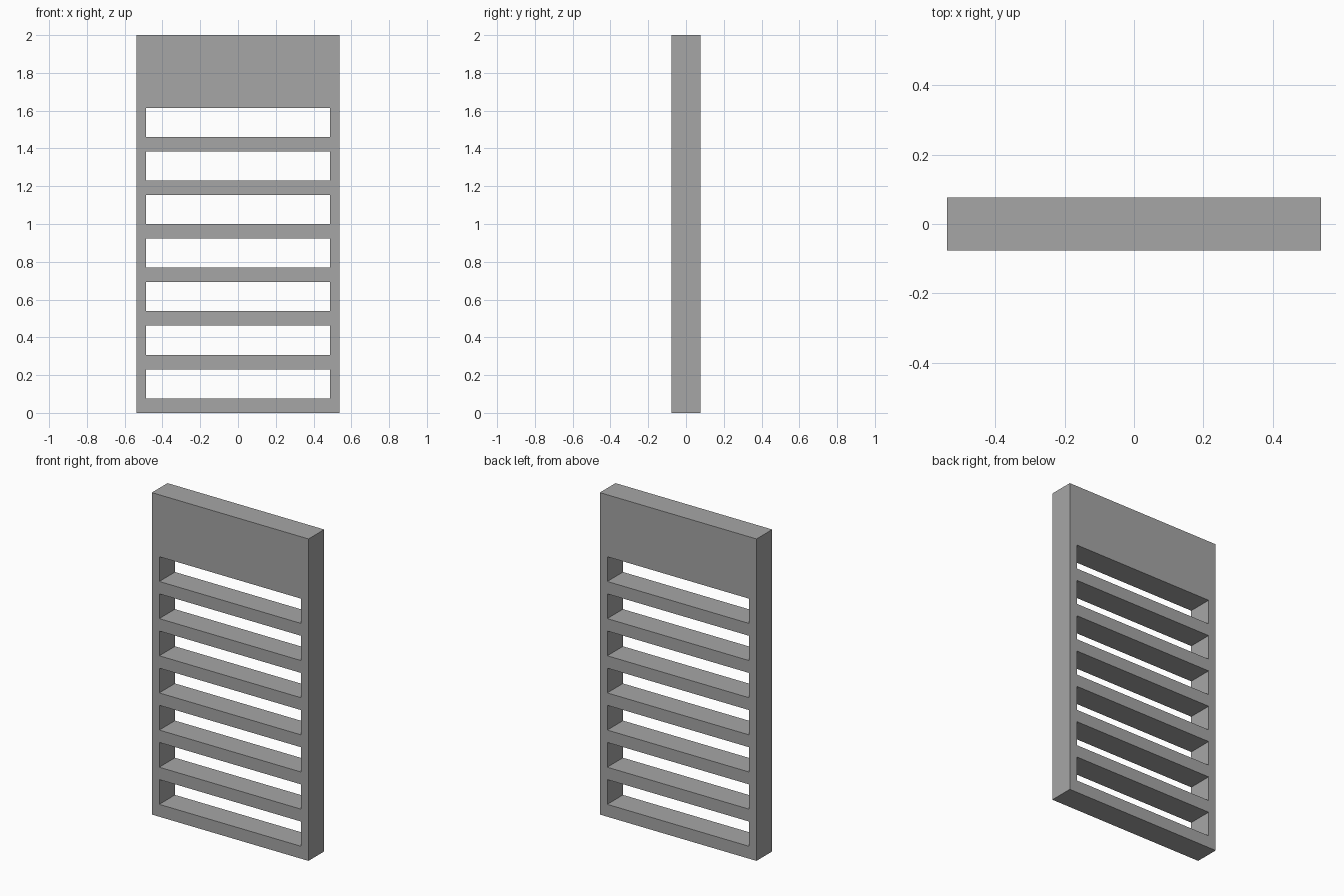
import bpy, bmesh

if "Cube" in bpy.data.objects:
    bpy.data.objects.remove(bpy.data.objects["Cube"])

U = 2 / 26                 # module: rail height
W, D = 7 * U, U            # half width, half depth
STILE = 0.0515             # side stile width
SLOTS = 7

# Grid lines of the front face: stiles in x, rails and slots in z
xs = [-W, -W + STILE, W - STILE, W]
zs = [0]
for i in range(SLOTS):
    zs += [(3 * i + 1) * U, (3 * i + 3) * U]
zs.append(2.0)

# Front face with the slots left open
bm = bmesh.new()
grid = [[bm.verts.new((x, -D, z)) for x in xs] for z in zs]
for r in range(len(zs) - 1):
    for c in range(len(xs) - 1):
        if c == 1 and r % 2 == 1:
            continue
        bm.faces.new((grid[r][c], grid[r][c + 1], grid[r + 1][c + 1], grid[r + 1][c]))

# Extrude to full thickness, keeping the front face
front = bm.faces[:]
back = bmesh.ops.extrude_face_region(bm, geom=front, use_keep_orig=True)
bmesh.ops.translate(bm, vec=(0, 2 * D, 0),
                    verts=[g for g in back["geom"] if isinstance(g, bmesh.types.BMVert)])
bmesh.ops.recalc_face_normals(bm, faces=bm.faces[:])

mesh = bpy.data.meshes.new("slatted_panel")
bm.to_mesh(mesh)
bm.free()
panel = bpy.data.objects.new("slatted_panel", mesh)
bpy.context.collection.objects.link(panel)

# Dark grey finish
grey = bpy.data.materials.new("dark_grey")
grey.diffuse_color = (0.38, 0.38, 0.38, 1)
grey.use_nodes = True
grey.node_tree.nodes["Principled BSDF"].inputs["Base Color"].default_value = grey.diffuse_color
mesh.materials.append(grey)
